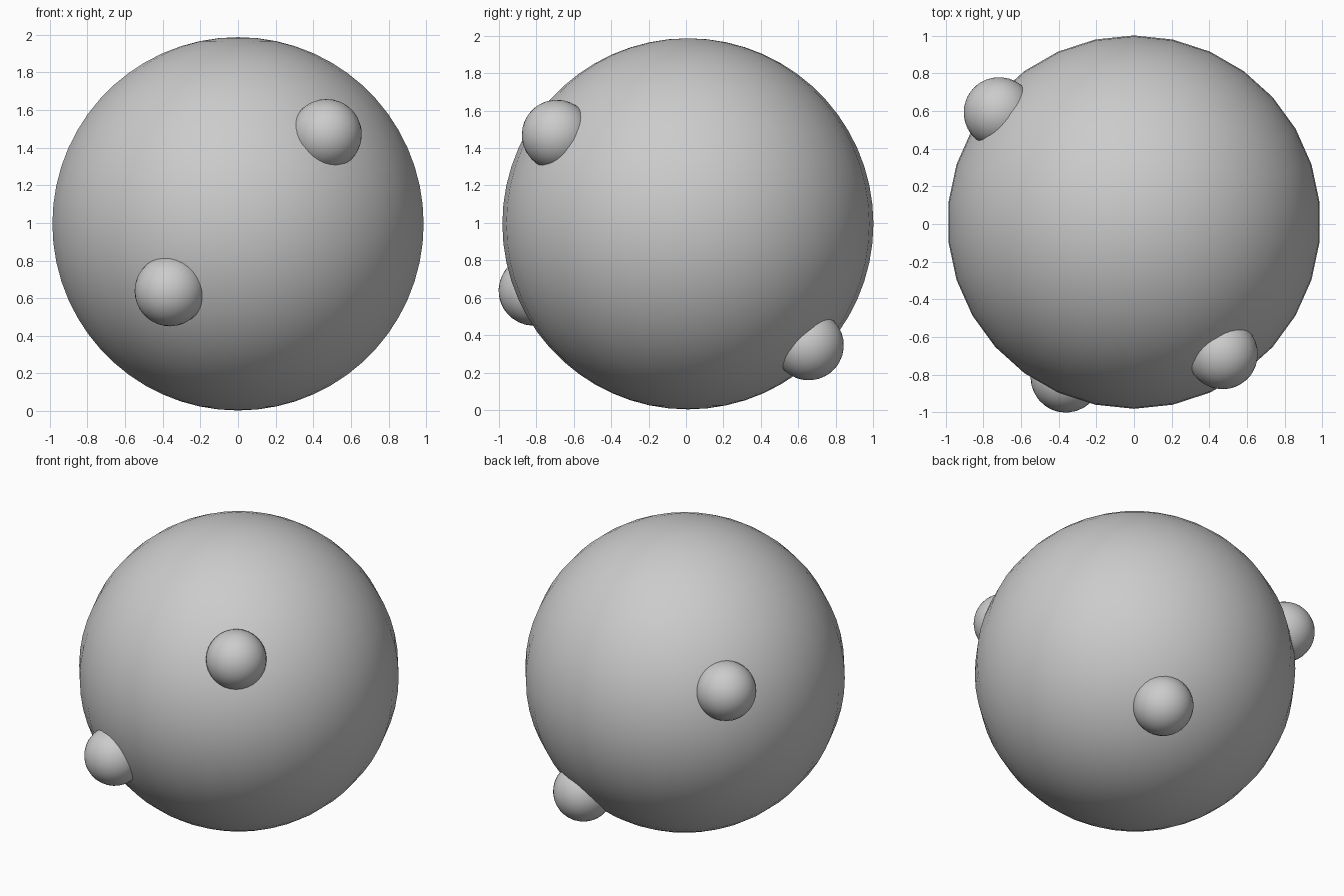
import bpy
from mathutils import Vector

if "Cube" in bpy.data.objects:
    bpy.data.objects.remove(bpy.data.objects["Cube"])

CENTRE = Vector((0, 0.01, 0.995))


def ball(name, pos, radius, segs, rings):
    bpy.ops.mesh.primitive_uv_sphere_add(segments=segs, ring_count=rings,
                                         radius=radius, location=pos)
    ob = bpy.context.object
    ob.name = name
    bpy.ops.object.shade_smooth()
    return ob


# large body, turned so that mesh vertices lie on the x axis
body = ball("body", CENTRE, 0.992, 30, 30)
body.rotation_euler.z = 0

# small knobs half sunk into the surface
directions = {
    "front_lower_knob": (-0.36, -0.82, -0.355),
    "front_upper_knob": (0.47, -0.70, 0.475),
    "back_left_knob": (-0.718, 0.583, 0.29),
    "back_right_knob": (0.316, 0.647, -0.65),
}
for name, d in directions.items():
    knob = ball(name, CENTRE + Vector(d).normalized() * 0.968, 0.188, 32, 16)
    knob.rotation_euler = Vector((0, 0, 1)).rotation_difference(Vector(d)).to_euler()
